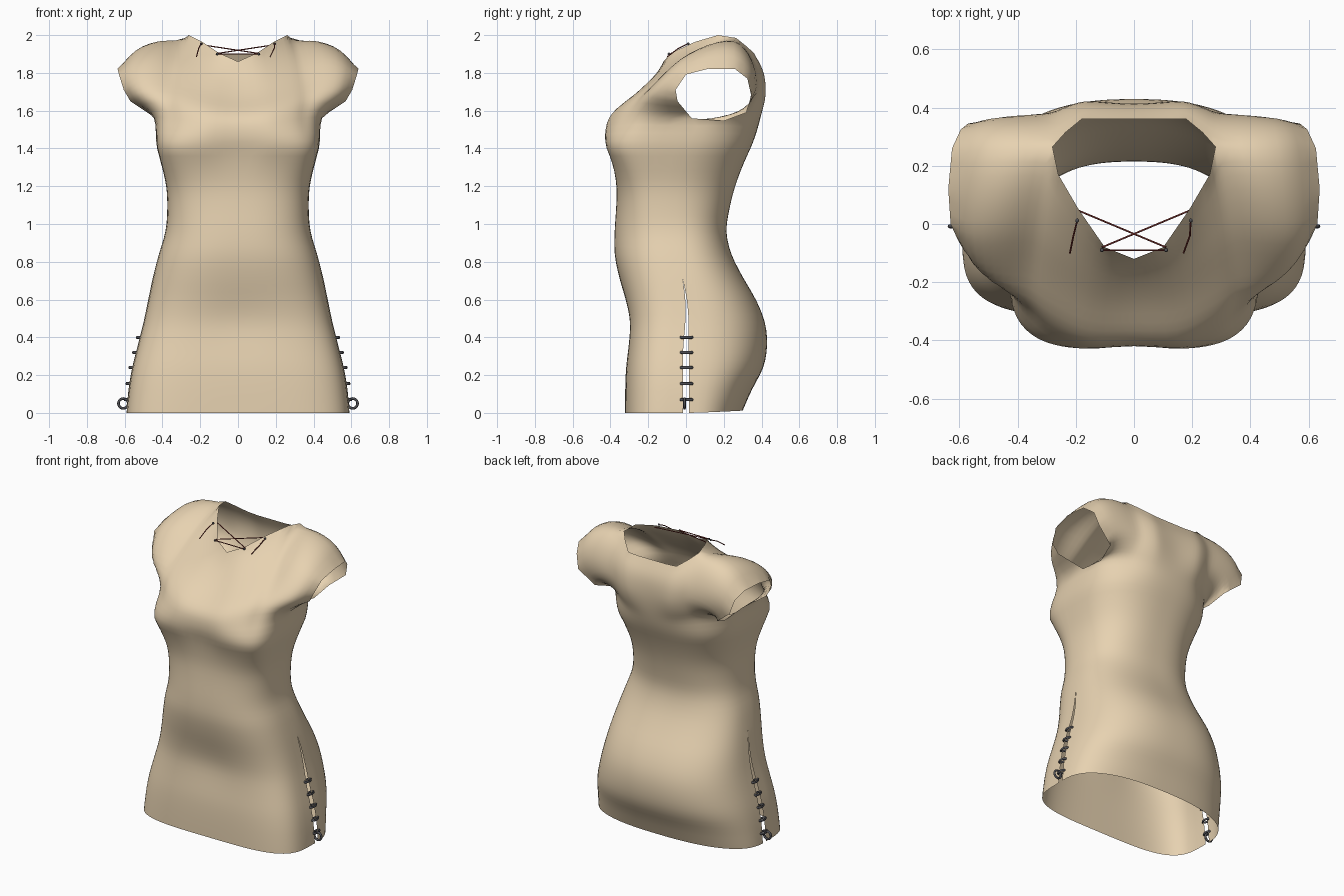
import bpy, bmesh
from math import sin, cos, pi, exp
from mathutils import Vector as V

if "Cube" in bpy.data.objects:
    bpy.data.objects.remove(bpy.data.objects["Cube"])


def material(name, col):
    m = bpy.data.materials.new(name)
    m.diffuse_color = (*col, 1)
    m.use_nodes = True
    m.node_tree.nodes["Principled BSDF"].inputs["Base Color"].default_value = m.diffuse_color
    return m


CLOTH = material("tan_cloth", (0.80, 0.645, 0.44))
METAL = material("dark_metal", (0.08, 0.08, 0.09))
CORD = material("red_cord", (0.20, 0.03, 0.025))

# body profile every 0.12 in height: half width, front y, back y, seam y
BODY = [V(r) for r in [
    (.590, -.322, .300, 0), (.580, -.322, .350, 0), (.560, -.318, .410, 0),
    (.530, -.308, .430, 0), (.500, -.305, .418, .005), (.475, -.325, .370, 0),
    (.450, -.355, .300, -.02), (.420, -.378, .240, -.05), (.384, -.378, .213, -.08),
    (.375, -.370, .230, -.10), (.380, -.368, .260, -.10), (.408, -.392, .305, -.07),
    (.440, -.440, .360, -.02)]]
CHEST = 1.44
FRONT, BACK = -1, 1

# upper boundary curves of each panel: centre line, armhole edge, neck + shoulder
CENTRE = {FRONT: [(0, -.40, 1.56), (0, -.275, 1.66), (0, -.18, 1.76), (0, -.12, 1.86)],
          BACK: [(0, .394, 1.56), (0, .412, 1.68), (0, .405, 1.80), (0, .36, 1.90)]}
SHOULDER = [(.28, .265, 1.985), (.41, .265, 1.982), (.54, .265, 1.935), (.625, .26, 1.82)]
ARMHOLE = {FRONT: [(.435, .03, 1.56), (.57, -.045, 1.65), (.605, -.055, 1.71),
                   (.63, 0, 1.79), (.638, .12, 1.82), SHOULDER[-1]],
           BACK: [(.435, .03, 1.56), (.435, .20, 1.545), (.46, .32, 1.59),
                  (.57, .345, 1.68), (.595, .325, 1.77), SHOULDER[-1]]}
NECK = {FRONT: [CENTRE[FRONT][-1], (.10, -.08, 1.905), (.19, .05, 1.965), (.26, .17, 2.0)],
        BACK: [CENTRE[BACK][-1], (.10, .36, 1.90), (.18, .36, 1.905), (.235, .315, 1.945)]}


def smooth_at(pts, t):
    """Catmull-Rom curve through pts, t in 0..1."""
    n = len(pts) - 1
    i = min(int(t * n), n - 1)
    f = t * n - i
    b, c = pts[i], pts[i + 1]
    a = pts[i - 1] if i else b * 2 - c
    d = pts[i + 2] if i + 2 <= n else c * 2 - b
    return (b * 2 + (c - a) * f + (a * 2 - b * 5 + c * 4 - d) * f ** 2
            + (b * 3 - a - c * 3 + d) * f ** 3) * .5


def linear_at(pts, t):
    n = len(pts) - 1
    i = min(int(t * n + 1e-6), n - 1)
    return pts[i].lerp(pts[i + 1], t * n - i)


def lower(side, s, z):
    """Point on the body below the chest; s runs from centre to side seam."""
    w, yf, yb, ys = smooth_at(BODY, z / CHEST)
    n = 2.5
    if side == FRONT:       # boxier at the hem and across the bust
        n = 2.6 + 1.2 * max(0, .9 - z) / .9 + 2 * exp(-((z - CHEST) / .2) ** 2)
    t = pi / 2 * s ** 1.35
    ys += side * .016 * min(1, max(0, (.70 - z) / .4))      # open side slit
    x = w * sin(t) ** (2 / n)
    y = ys + ((yf if side == FRONT else yb) - ys) * max(0, cos(t)) ** (2 / n)
    if side == FRONT:       # dip between the bust and below the belly
        y += .03 * exp(-(x / .1) ** 2 - ((z - 1.46) / .12) ** 2)
        y += .012 * exp(-(x / .2) ** 2 - ((z - .48) / .15) ** 2)
    else:
        z += .012 * cos(t) * max(0, 1 - z / .24)
    return V((x, y, z))


def upper(side, s, v):
    """Coons patch from chest line to neck, shoulder and armhole."""
    c0, c1 = lower(side, 0, CHEST), lower(side, 1, CHEST)
    centre = [c0] + [V(p) for p in CENTRE[side]]
    edge = [c1] + [V(p) for p in ARMHOLE[side]]
    top = [V(p) for p in NECK[side] + SHOULDER]
    b = s ** 1.6
    rows = lower(side, s, CHEST).lerp(linear_at(top, s), v)
    cols = smooth_at(centre, v).lerp(linear_at(edge, v), b)
    p = rows + cols - c0.lerp(c1, b).lerp(top[0].lerp(top[-1], b), v)
    if side == FRONT:       # rounded top of the shoulder
        p.z += .03 * exp(-((s - .72) / .17) ** 2) * sin(pi * v ** 3)
    return p


# dress: front and back panels joined at shoulders and side seams
COLS, LOW, UP = 21, 36, 18
bm = bmesh.new()
for side in (FRONT, BACK):
    grid = []
    for r in range(LOW + UP + 1):
        line = []
        for k in range(-COLS, COLS + 1):
            s = abs(k) / COLS
            p = lower(side, s, CHEST * r / LOW) if r <= LOW else upper(side, s, (r - LOW) / UP)
            line.append(bm.verts.new((p.x if k > 0 else -p.x, p.y, p.z)))
        grid.append(line)
    for a, b in zip(grid, grid[1:]):
        for k in range(2 * COLS):
            bm.faces.new((a[k], a[k + 1], b[k + 1], b[k]))
bmesh.ops.remove_doubles(bm, verts=bm.verts, dist=1e-4)


def relax(zmin, steps):
    for _ in range(steps):
        bmesh.ops.smooth_vert(bm, verts=[v for v in bm.verts if v.co.z > zmin and not v.is_boundary],
                              factor=.5, use_axis_x=True, use_axis_y=True, use_axis_z=True)


relax(.06, 2)
relax(1.42, 3)
bmesh.ops.recalc_face_normals(bm, faces=bm.faces)
for f in bm.faces:
    f.smooth = True
mesh = bpy.data.meshes.new("dress")
bm.to_mesh(mesh)
bm.free()
mesh.materials.append(CLOTH)
bpy.context.collection.objects.link(bpy.data.objects.new("dress", mesh))


def ring(name, loc, major, minor, rot=(0, 0, 0), scale=(1, 1, 1)):
    bpy.ops.mesh.primitive_torus_add(location=loc, rotation=rot, major_radius=major,
                                     minor_radius=minor, major_segments=20, minor_segments=8)
    o = bpy.context.object
    o.name, o.scale = name, scale
    o.data.materials.append(METAL)
    bpy.ops.object.shade_smooth()


# metal loops across the slits, with a round ring at the hem
for sx in (-1, 1):
    for z in (.07, .155, .24, .32, .40):
        x = lower(FRONT, 1, z).x
        ring("slit_loop", (sx * (x + .002), .003, z), .028, .008, scale=(.5, 1, 1))
    ring("hem_ring", (sx * .607, -.008, .05), .026, .007, rot=(pi / 2, 0, 0))


# neck lacing and its eyelets
def cord(name, *pts):
    cu = bpy.data.curves.new(name, 'CURVE')
    cu.dimensions, cu.bevel_depth, cu.bevel_resolution = '3D', .003, 2
    cu.use_fill_caps = True
    sp = cu.splines.new('POLY')
    sp.points.add(len(pts) - 1)
    for q, p in zip(sp.points, pts):
        q.co = (*p, 1)
    cu.materials.append(CORD)
    bpy.context.collection.objects.link(bpy.data.objects.new(name, cu))


for sx in (-1, 1):
    cord("cross_lace", (sx * .20, .05, 1.95), (-sx * .11, -.08, 1.903))
    cord("hanging_lace", (sx * .195, .012, 1.955), (sx * .20 - .008, -.04, 1.93),
         (sx * .195 - .025, -.10, 1.885))
    for p in ((sx * .195, .012, 1.955), (sx * .11, -.09, 1.90)):
        bpy.ops.mesh.primitive_uv_sphere_add(segments=10, ring_count=6, radius=.007, location=p)
        bpy.context.object.name = "eyelet"
        bpy.context.object.data.materials.append(METAL)
cord("straight_lace", (-.115, -.09, 1.90), (.105, -.09, 1.90))
